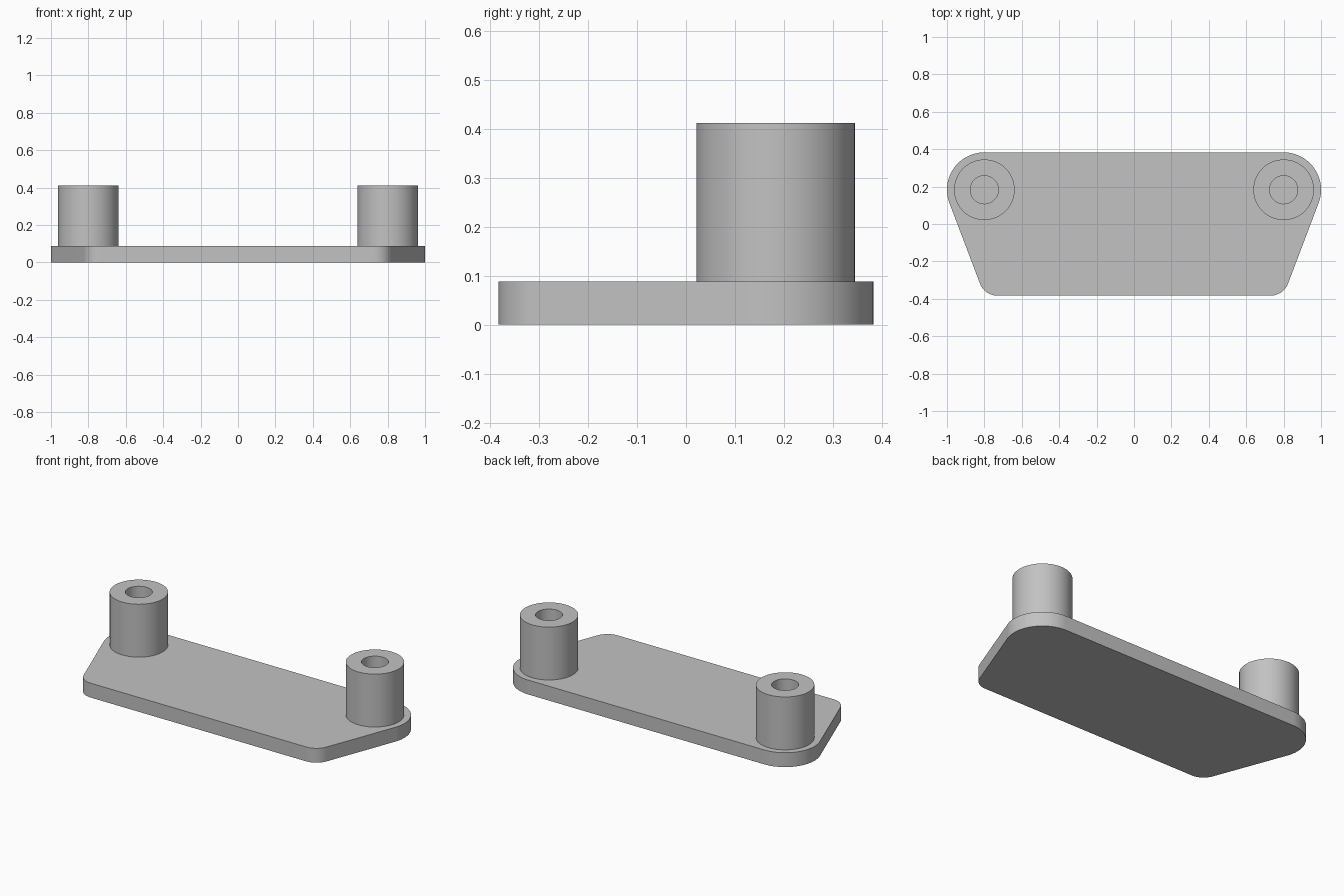
import bpy, bmesh, math
from math import cos, sin, pi

cube = bpy.data.objects.get("Cube")
if cube:
    bpy.data.objects.remove(cube, do_unlink=True)

PLATE_TOP, POST_TOP = 0.088, 0.412
POST_X, POST_Y = 0.80, 0.183
POST_R, HOLE_R = 0.162, 0.075
BACK_R, FRONT_R = 0.20, 0.10
FRONT_X, FRONT_Y = 0.73, -0.283

grey = bpy.data.materials.new("plain grey")
grey.use_nodes = True
colour = (0.54, 0.54, 0.54, 1)
grey.diffuse_color = colour
grey.node_tree.nodes["Principled BSDF"].inputs["Base Color"].default_value = colour


def finish(name, bm):
    mesh = bpy.data.meshes.new(name)
    bm.to_mesh(mesh)
    bm.free()
    mesh.materials.append(grey)
    obj = bpy.data.objects.new(name, mesh)
    bpy.context.collection.objects.link(obj)
    bpy.ops.object.select_all(action='DESELECT')
    obj.select_set(True)
    bpy.context.view_layer.objects.active = obj
    bpy.ops.object.shade_smooth_by_angle(angle=math.radians(30))
    return obj


def arc(cx, cy, r, a0, a1, n=24):
    angles = [a0 + (a1 - a0) * i / n for i in range(n + 1)]
    return [(cx + r * cos(a), cy + r * sin(a)) for a in angles]


# Base plate: rounded trapezoid whose sides are tangent to both corner arcs
dx, dy = FRONT_X - POST_X, FRONT_Y - POST_Y
tangent = math.atan2(dy, dx) + math.acos((BACK_R - FRONT_R) / math.hypot(dx, dy))
half = (arc(FRONT_X, FRONT_Y, FRONT_R, -pi / 2, tangent)
        + arc(POST_X, POST_Y, BACK_R, tangent, pi / 2))
outline = half + [(-x, y) for x, y in reversed(half)]
bm = bmesh.new()
base = bm.faces.new([bm.verts.new((x, y, 0)) for x, y in outline])
top = bmesh.ops.extrude_face_region(bm, geom=[base], use_keep_orig=True)
bmesh.ops.translate(bm, vec=(0, 0, PLATE_TOP),
                    verts=[v for v in top["geom"] if isinstance(v, bmesh.types.BMVert)])
bmesh.ops.recalc_face_normals(bm, faces=bm.faces)
finish("base_plate", bm)


# Hollow posts: outer wall, top rim and bore, with the plate as the bore floor
def post(name, side, n=64):
    bm = bmesh.new()
    profile = [(POST_R, PLATE_TOP), (POST_R, POST_TOP),
               (HOLE_R, POST_TOP), (HOLE_R, PLATE_TOP)]
    rings = [[bm.verts.new((side * POST_X + r * cos(2 * pi * i / n),
                            POST_Y + r * sin(2 * pi * i / n), z))
              for i in range(n)] for r, z in profile]
    for a, b in zip(rings, rings[1:]):
        for i in range(n):
            j = (i + 1) % n
            bm.faces.new((a[i], a[j], b[j], b[i]))
    finish(name, bm)


post("left_post", 1)
post("right_post", -1)
